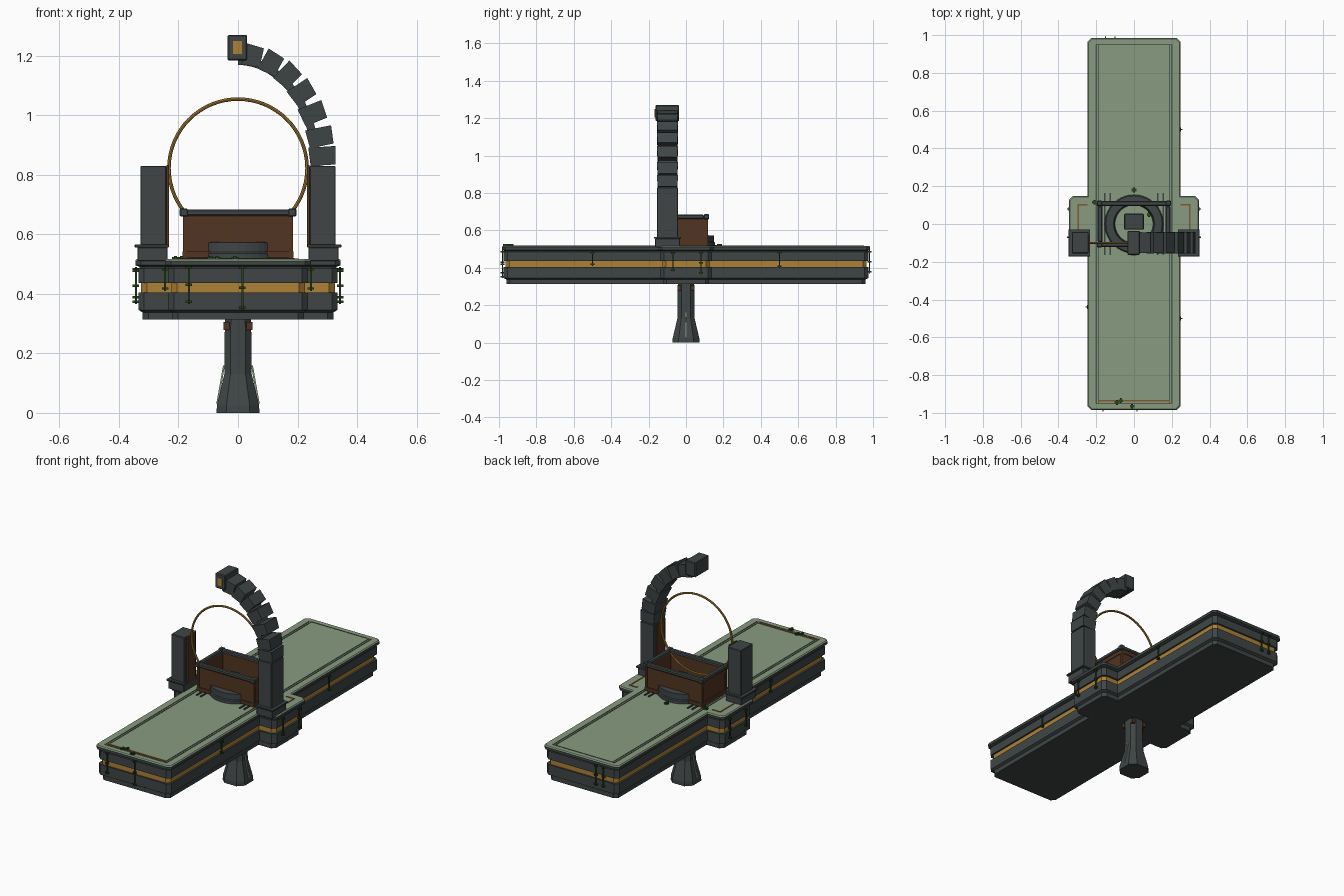
import bpy, bmesh, math
from mathutils import Matrix, Vector

if "Cube" in bpy.data.objects:
    bpy.data.objects.remove(bpy.data.objects["Cube"])


def material(name, rgb):
    m = bpy.data.materials.new(name)
    m.use_nodes = True
    m.diffuse_color = (*rgb, 1)
    m.node_tree.nodes["Principled BSDF"].inputs["Base Color"].default_value = (*rgb, 1)
    return m


STONE = material("dark slate", (0.05, 0.06, 0.06))
GREEN = material("pale green", (0.25, 0.33, 0.22))
GOLD = material("gold", (0.42, 0.22, 0.035))
WOOD = material("brown wood", (0.085, 0.035, 0.015))
COPPER = material("copper", (0.22, 0.1, 0.025))
LEAF = material("leaf green", (0.02, 0.06, 0.012))
LINE = material("groove green", (0.08, 0.11, 0.075))


def finish(name, bm, *mats):
    bmesh.ops.recalc_face_normals(bm, faces=bm.faces)
    mesh = bpy.data.meshes.new(name)
    bm.to_mesh(mesh)
    bm.free()
    for m in mats:
        mesh.materials.append(m)
    ob = bpy.data.objects.new(name, mesh)
    bpy.context.collection.objects.link(ob)
    return ob


def add_box(bm, lo, hi):
    lo, hi = Vector(lo), Vector(hi)
    mat = Matrix.Translation((lo + hi) / 2) @ Matrix.Diagonal((*(hi - lo), 1))
    return bmesh.ops.create_cube(bm, size=1, matrix=mat)["verts"]


def boxes(name, mat, pairs, bevel=0):
    bm = bmesh.new()
    for lo, hi in pairs:
        add_box(bm, lo, hi)
    ob = finish(name, bm, mat)
    if bevel:
        mod = ob.modifiers.new("Bevel", "BEVEL")
        mod.width = bevel
        mod.segments = 1
    return ob


def loft(bm, rings, closed=True):
    """Skin stacked rings; returns side faces per band and the two caps."""
    vs = [[bm.verts.new(p) for p in r] for r in rings]
    bands = []
    for a, b in zip(vs, vs[1:]):
        n = len(a)
        bands.append([bm.faces.new((a[i], a[(i + 1) % n], b[(i + 1) % n], b[i])) for i in range(n)])
    return bands, bm.faces.new(vs[0][::-1]), bm.faces.new(vs[-1])


# Platform: cross-shaped plan with chamfered corners, stacked mouldings
def cross(d, z, c=0.02):
    w, h, m, l = 0.335 + d, 0.138 + d, 0.235 + d, 0.975 + d
    q = [(w, h - c), (w - c, h), (m, h), (m, l - c), (m - c, l)]
    half = q + [(-x, y) for x, y in q[::-1]]
    return [(x, y, z) for x, y in half + [(-x, -y) for x, y in half]]


bm = bmesh.new()
steps = [(-0.014, 0.313), (-0.014, 0.338), (0, 0.346), (0, 0.405), (-0.01, 0.405),
         (-0.01, 0.437), (0, 0.437), (0, 0.485), (-0.006, 0.49), (0.01, 0.496), (0.01, 0.511), (0.005, 0.517)]
bands, bottom, top = loft(bm, [cross(d, z) for d, z in steps])
for f in bands[4]:
    f.material_index = 1
for f in [top] + bands[-1]:
    f.material_index = 2
finish("platform", bm, STONE, GOLD, GREEN)

# Inlaid deck lines
lines = []
for s in (-1, 1):
    for x in (0.187, 0.2):
        lines.append(((s * x - 0.003, -0.95, 0.515), (s * x + 0.003, 0.95, 0.519)))
    lines.append(((-0.2, s * 0.95 - 0.003, 0.515), (0.2, s * 0.95 + 0.003, 0.519)))
boxes("deck_grooves", LINE, lines)
inlay = [((-0.19, -0.941, 0.515), (0.19, -0.931, 0.52))]
for s in (-1, 1):
    xs = sorted((s * 0.245, s * 0.298))
    inlay.append(((xs[0], 0.098, 0.515), (xs[1], 0.106, 0.52)))
    inlay.append(((s * 0.294 - 0.004, -0.04, 0.515), (s * 0.294 + 0.004, 0.106, 0.52)))
boxes("copper_inlay", COPPER, inlay)

# Pedestal: chamfered square column flaring to a foot
def octagon(r, z, k=0.55):
    q = [(r, -r * k), (r, r * k), (r * k, r), (-r * k, r)]
    return [(x, y, z) for x, y in q + [(-x, -y) for x, y in q]]


bm = bmesh.new()
loft(bm, [octagon(r, z) for r, z in [(0.072, 0), (0.071, 0.025), (0.046, 0.13), (0.044, 0.32)]])
finish("pedestal", bm, STONE)
boxes("pedestal_brackets", WOOD, [((x - 0.01, y - 0.01, 0.278), (x + 0.01, y + 0.01, 0.305))
                                  for x in (-0.038, 0.038) for y in (-0.036, 0.036)])
bm = bmesh.new()
for s in (-1, 1):
    fin = [(0.044, 0.16), (0.05, 0.16), (0.073, 0.03), (0.066, 0.03)]
    loft(bm, [[(s * x, y, z) for x, z in fin] for y in (-0.003, 0.003)])
finish("pedestal_fins", bm, GREEN)

# Twin pillars with plinths and inner strips
for side, s, height in (("right", -1, 0.83), ("left", 1, 0.83)):
    def span(a, b, y0, y1, z0, z1):
        x0, x1 = sorted((s * a, s * b))
        return (x0, y0, z0), (x1, y1, z1)
    boxes(side + "_pillar", STONE, [span(0.24, 0.328, -0.155, -0.043, 0.51, height)], 0.003)
    boxes(side + "_plinth", STONE, [span(0.236, 0.338, -0.165, -0.033, 0.51, 0.556),
                                    span(0.232, 0.347, -0.172, -0.028, 0.556, 0.566)], 0.002)
    boxes(side + "_pillar_strip", WOOD, [span(0.232, 0.241, -0.135, -0.063, 0.56, 0.832)])

# Curved arm: wedge blocks along an elliptical path, with a narrow inner spine
def arm_frame(deg):
    t = math.radians(deg)
    p = Vector((0.285 * math.cos(t), -0.099, 0.83 + 0.375 * math.sin(t)))
    tan = Vector((-0.285 * math.sin(t), 0, 0.375 * math.cos(t))).normalized()
    return p, tan, Vector((tan.z, 0, -tan.x))


def ring(p, out, inner, outer, half):
    return [p + out * o + Vector((0, y, 0)) for o, y in
            ((inner, -half), (outer, -half), (outer, half), (inner, half))]


bm = bmesh.new()
for i, deg in enumerate((5, 15, 28, 41, 54, 67, 80)):
    p, tan, out = arm_frame(deg)
    w = 0.046 - 0.0015 * i
    n = 0.031
    loft(bm, [ring(p - tan * n, out, -w + 0.004, w - 0.004, 0.053),
              ring(p + tan * n, out, -w, w, 0.056)])
finish("arm_blocks", bm, STONE)
bm = bmesh.new()
rings = []
for deg in range(0, 91, 6):
    p, tan, out = arm_frame(deg)
    rings.append(ring(p, out, -0.036, -0.008, 0.048))
loft(bm, rings)
finish("arm_spine", bm, STONE)

# Lamp head at the tip of the arm
boxes("lamp_head", STONE, [((-0.035, -0.163, 1.184), (0.031, -0.037, 1.27))], 0.004)
boxes("lamp_panel", GOLD, [((-0.017, -0.168, 1.205), (0.013, -0.16, 1.25))])

# Golden hoop standing between the pillars
bpy.ops.mesh.primitive_torus_add(major_radius=0.232, minor_radius=0.006, major_segments=64,
                                 minor_segments=8, location=(0, -0.1, 0.822),
                                 rotation=(math.pi / 2, 0, 0))
hoop = bpy.context.object
hoop.name = "hoop"
hoop.data.materials.append(GOLD)
bpy.ops.object.shade_smooth_by_angle()


# Open planter box: walls, trim and rim
def frame(x, y, t, z0, z1):
    return [((-x, -y, z0), (x, -y + t, z1)), ((-x, y - t, z0), (x, y, z1)),
            ((-x, -y + t, z0), (-x + t, y - t, z1)), ((x - t, -y + t, z0), (x, y - t, z1))]


boxes("box_walls", WOOD, frame(0.18, 0.112, 0.014, 0.515, 0.668))
boxes("box_trim", WOOD, frame(0.186, 0.118, 0.012, 0.522, 0.542) + frame(0.184, 0.116, 0.01, 0.64, 0.662))
boxes("box_corner_posts", WOOD, [((x - 0.007, y - 0.007, 0.52), (x + 0.007, y + 0.007, 0.665))
                                 for x in (-0.178, 0.178) for y in (-0.11, 0.11)])
boxes("box_rim", STONE, frame(0.192, 0.122, 0.026, 0.662, 0.684), 0.005)
boxes("rim_corner_caps", STONE, [((x - 0.014, y - 0.014, 0.659), (x + 0.014, y + 0.014, 0.687))
                                 for x in (-0.182, 0.182) for y in (-0.11, 0.11)], 0.004)

# Round stepped collar that the box sits over, and the block inside it
bm = bmesh.new()
profile = [(0.155, 0.515), (0.155, 0.535), (0.15, 0.54), (0.15, 0.573), (0.108, 0.575), (0.1, 0.515)]
N = 40
vs = [[bm.verts.new((r * math.cos(k * math.tau / N), r * math.sin(k * math.tau / N), z))
       for r, z in profile] for k in range(N)]
for k in range(N):
    a, b = vs[k], vs[(k + 1) % N]
    for j in range(len(profile) - 1):
        bm.faces.new((a[j], b[j], b[j + 1], a[j + 1]))
finish("round_collar", bm, STONE)
boxes("inner_block", STONE, [((-0.052, -0.03, 0.515), (0.052, 0.055, 0.56))], 0.004)
boxes("deck_rails", STONE, [((x - 0.004, -0.165, 0.515), (x + 0.004, 0.165, 0.523))
                            for x in (-0.155, -0.127, 0.127, 0.155)])


# Hanging vines: thin stems with small leaf clusters
vines = bmesh.new()


def vine(x, y, z0, z1):
    add_box(vines, (x - 0.003, y - 0.003, z0), (x + 0.003, y + 0.003, z1))
    count = max(2, round((z1 - z0) / 0.045))
    for i in range(count):
        z = z0 + 0.008 + (z1 - z0 - 0.016) * i / (count - 1)
        add_box(vines, (x - 0.011, y - 0.003, z - 0.004), (x + 0.011, y + 0.003, z + 0.004))
        add_box(vines, (x - 0.003, y - 0.011, z - 0.004), (x + 0.003, y + 0.011, z + 0.004))


for x, z0 in ((-0.165, 0.365), (0.015, 0.345)):
    vine(x, -0.982, z0, 0.495)
for x in (-0.15, -0.1):
    vine(x, 0.982, 0.37, 0.495)
for s in (-1, 1):
    vine(s * 0.245, -0.5 if s > 0 else -0.44, 0.41, 0.49)
    vine(s * 0.343, 0.08, 0.365, 0.49)
    vine(s * 0.343, -0.07, 0.38, 0.485)
vine(0.245, 0.5, 0.4, 0.49)

# Moss tufts on the deck
for x, y in ((-0.09, -0.945), (-0.07, -0.935), (-0.01, -0.965), (-0.21, 0.115), (-0.19, 0.105),
             (0.0, 0.18), (0.08, 0.05)):
    add_box(vines, (x - 0.012, y - 0.007, 0.515), (x + 0.012, y + 0.007, 0.523))
    add_box(vines, (x - 0.005, y - 0.013, 0.515), (x + 0.005, y + 0.013, 0.527))
finish("vines", vines, LEAF)
